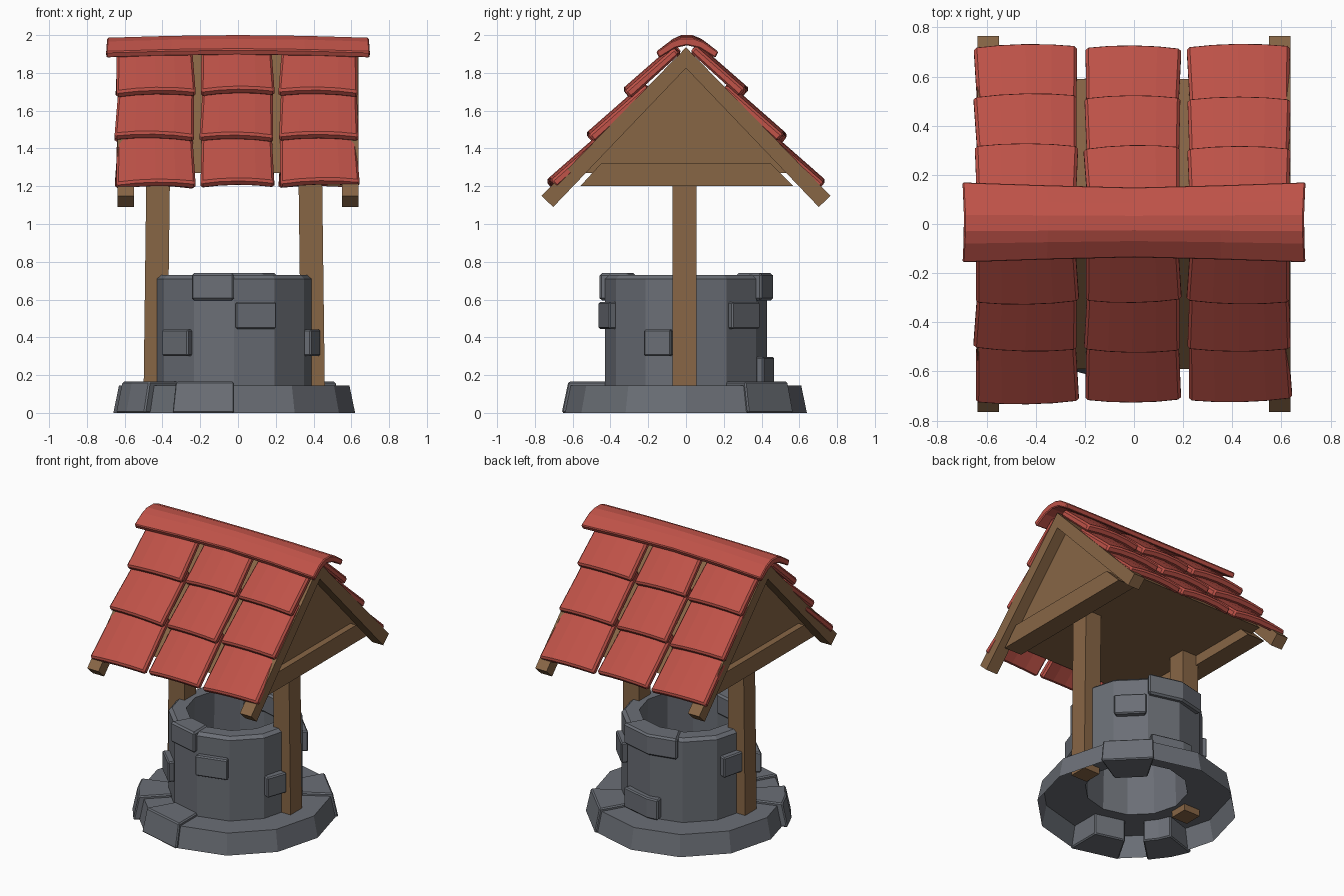
import bpy, bmesh, math, random
from mathutils import Vector, Matrix

if "Cube" in bpy.data.objects:
    bpy.data.objects.remove(bpy.data.objects["Cube"])

random.seed(4)
CX = -0.02  # the stone work sits slightly left of centre


def material(name, rgb):
    m = bpy.data.materials.new(name)
    m.diffuse_color = (*rgb, 1)
    m.use_nodes = True
    m.node_tree.nodes["Principled BSDF"].inputs["Base Color"].default_value = m.diffuse_color
    return m


STONE = material("grey_stone", (0.145, 0.157, 0.18))
WOOD = material("brown_wood", (0.245, 0.132, 0.06))
RED = material("red_tile", (0.52, 0.085, 0.065))


def loft(name, sections, mat, loop=True, ring=False, bevel=0.0):
    """Skin a list of equal point rows; loop closes each row, ring closes the chain."""
    bm = bmesh.new()
    rows = [[bm.verts.new(p) for p in s] for s in sections]
    n = len(rows[0])
    for i in range(len(rows) if ring else len(rows) - 1):
        a, b = rows[i], rows[(i + 1) % len(rows)]
        for j in range(n if loop else n - 1):
            k = (j + 1) % n
            bm.faces.new((a[j], a[k], b[k], b[j]))
    if loop and not ring:
        bm.faces.new(rows[0])
        bm.faces.new(rows[-1])
    bmesh.ops.recalc_face_normals(bm, faces=bm.faces)
    me = bpy.data.meshes.new(name)
    bm.to_mesh(me)
    bm.free()
    me.materials.append(mat)
    ob = bpy.data.objects.new(name, me)
    bpy.context.collection.objects.link(ob)
    if bevel:
        mod = ob.modifiers.new("worn_edges", 'BEVEL')
        mod.width, mod.segments, mod.limit_method = bevel, 1, 'ANGLE'
        mod.angle_limit = math.radians(50)
    return ob


def spin(profile, degrees):
    return [[(CX + r * math.cos(math.radians(d)), r * math.sin(math.radians(d)), z)
             for r, z in profile] for d in degrees]


def prism_x(name, yz, x0, x1, mat, bevel=0.0):
    return loft(name, [[(x, y, z) for y, z in yz] for x in (x0, x1)], mat, bevel=bevel)


# Stone footing and well wall, 12 sides, open underneath
full = range(0, 360, 30)
loft("footing", spin([(0.64, 0), (0.61, 0.145), (0.38, 0.145)], full), STONE, False, True)
loft("well_wall", spin([(0.38, 0.145), (0.428, 0.145), (0.428, 0.71), (0.405, 0.73),
                        (0.315, 0.73), (0.33, 0.145)], full), STONE, True, True)

# Raised slabs on the footing
for i, angles in enumerate([(240, 270), (30, 60), (198, 210, 224)]):
    loft(f"footing_slab_{i}", spin([(0.66, 0), (0.625, 0.165), (0.41, 0.165), (0.41, 0)], angles),
         STONE, bevel=0.008)

# Rim stones
for i, angles in enumerate([(240, 270), (60, 90, 116)]):
    loft(f"rim_stone_{i}", spin([(0.46, 0.595), (0.46, 0.74), (0.305, 0.74), (0.305, 0.595)], angles),
         STONE, bevel=0.012)

# Stones standing out of the wall: angles, bottom height
for i, (angles, z) in enumerate([((214, 238), 0.30), ((271, 299), 0.445), ((331, 350), 0.30),
                                 ((32, 58), 0.445), ((62, 90, 100), 0.155), ((154, 178), 0.445)]):
    loft(f"wall_stone_{i}", spin([(0.465, z), (0.465, z + 0.142), (0.39, z + 0.142), (0.39, z)], angles),
         STONE, bevel=0.008)

# Timber frame, one set per end
TOP, SLOPE = 1.935, 1.028
for s, side in ((-1, "left"), (1, "right")):
    post = [(0.48, 0.1), (0.355, 0.1), (0.34, 1.28), (0.465, 1.28)]
    loft(f"{side}_post", [[(CX + s * x, y, z) for x, z in post] for y in (-0.072, 0.055)], WOOD)
    prism_x(f"{side}_tie_beam", [(-0.56, 1.2), (0.57, 1.2), (0.45, 1.32), (-0.45, 1.32)],
            s * 0.47, s * 0.605, WOOD)
    # rafter pair as one bent bar
    prism_x(f"{side}_rafters", [(0, TOP), (0.765, TOP - SLOPE * 0.765), (0.703, 1.09), (0, 1.825),
                                (-0.703, 1.09), (-0.765, TOP - SLOPE * 0.765)],
            s * 0.55, s * 0.638, WOOD)

# Boarded roof body between the rafters
prism_x("roof_body", [(0, 1.9), (0.59, 1.27), (-0.59, 1.27)], -0.56, 0.56, WOOD)

# Arched roof tiles, three columns by three rows on both slopes
pitch = math.radians(42)
up = Vector((0, math.cos(pitch), math.sin(pitch)))
out = Vector((0, -math.sin(pitch), math.cos(pitch)))
columns = [(-0.438, 0.42), (-0.005, 0.39), (0.428, 0.42)]
for s, side in ((1, "front"), (-1, "back")):
    for row in range(3):
        for col, (xc, width) in enumerate(columns):
            start = Vector((0, -0.695 + 0.203 * row, 1.192 + 0.243 * row))
            length = 0.35 if row == 2 else 0.4
            yaw = random.uniform(-0.035, 0.035)
            drop = (0.012, 0, -0.012)[col] * random.uniform(-1, 1)
            sections = []
            for k in range(5):
                t = k / 2 - 1
                arch = 0.018 * (1 - t * t) - 0.008
                u = t * width / 2
                pts = []
                for v, w in ((0, 0), (0, 0.05), (length, 0.045), (length, 0.0)):
                    narrow = 1 - 0.05 * v / length
                    x = xc + u * narrow + yaw * (v - length / 2)
                    p = start + up * (v - yaw * u + drop) + out * (w + arch)
                    pts.append((x, s * p.y, p.z))
                sections.append(pts)
            loft(f"{side}_tile_{row}_{col}", sections, RED, bevel=0.012)

# Ridge cap, sagging and flaring a little towards its ends
cap = [(-0.145, 1.925), (-0.075, 1.98), (-0.03, 2.0), (0.03, 2.0), (0.08, 1.98), (0.15, 1.925),
       (0.135, 1.893), (0.06, 1.945), (0, 1.96), (-0.055, 1.945), (-0.13, 1.893)]
stations = [(-0.69, 1.12, -0.014), (-0.35, 1.04, -0.004), (0, 0.98, 0), (0.35, 1.04, -0.004),
            (0.69, 1.12, -0.014)]
loft("ridge_cap", [[(x * (1 + 0.08 * abs(y)), y * k + 0.004, z + dz) for y, z in cap]
                   for x, k, dz in stations], RED, bevel=0.006)
